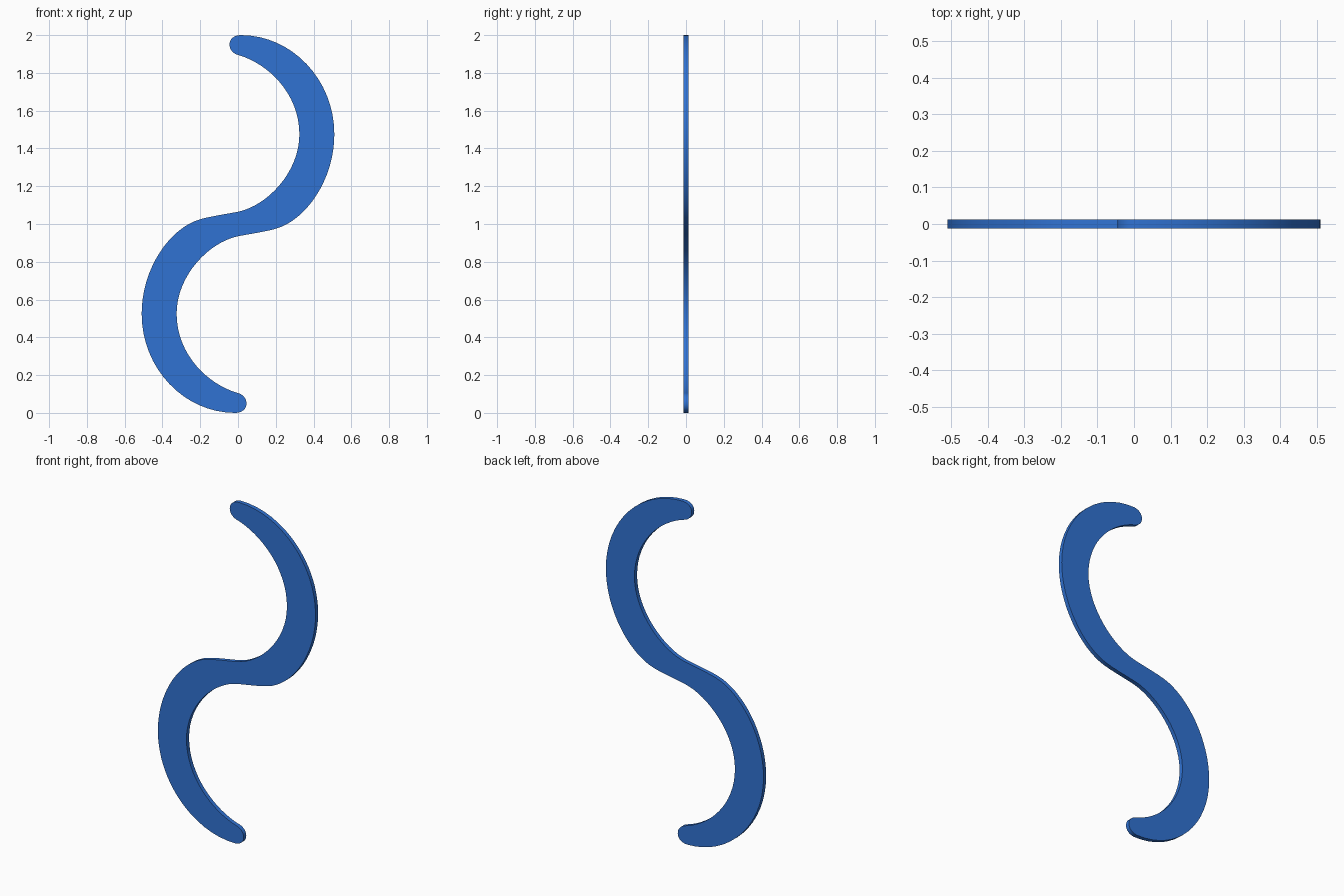
import bpy
import bmesh
import math
from mathutils import Vector

cube = bpy.data.objects.get("Cube")
if cube:
    bpy.data.objects.remove(cube)

HALF_THICKNESS = 0.012

# Half of the outline about the centre: point, incoming handle, outgoing handle
half = [
    ((-0.045, 0.95), (-0.045, 0.923), (-0.045, 0.98)),   # rounded tip
    ((0.015, 1.0), (-0.02, 1.0), (0.285, 1.0)),          # top of outer arc
    ((0.51, 0.475), (0.51, 0.765), (0.51, 0.235)),       # widest outer point
    ((0.2, -0.025), (0.36, 0.02), (0.14, -0.042)),       # into the waist
    ((0.0, -0.065), (0.06, -0.053), (-0.15, -0.095)),    # waist
    ((-0.325, -0.475), (-0.325, -0.27), (-0.325, -0.69)),  # inner arc
    ((0.0, -0.895), (-0.16, -0.85), (0.025, -0.902)),    # end of inner arc
]


def turned(node):
    """The same node after a half turn about the centre."""
    return tuple((-x, -y) for x, y in node)


# Closed S outline, filled and given thickness
outline = half + [turned(n) for n in half]
curve = bpy.data.curves.new("s_ribbon", 'CURVE')
curve.dimensions = '2D'
curve.fill_mode = 'BOTH'
curve.extrude = HALF_THICKNESS
curve.resolution_u = 16
spline = curve.splines.new('BEZIER')
spline.bezier_points.add(len(outline) - 1)
spline.use_cyclic_u = True
for bp, (co, left, right) in zip(spline.bezier_points, outline):
    bp.handle_left_type = bp.handle_right_type = 'FREE'
    bp.co = Vector((*co, 0))
    bp.handle_left = Vector((*left, 0))
    bp.handle_right = Vector((*right, 0))

ribbon = bpy.data.objects.new("s_ribbon", curve)
bpy.context.collection.objects.link(ribbon)
ribbon.rotation_euler.x = math.pi / 2
ribbon.location.z = 1

bpy.ops.object.select_all(action='DESELECT')
ribbon.select_set(True)
bpy.context.view_layer.objects.active = ribbon
bpy.ops.object.convert(target='MESH')
ribbon = bpy.context.object

# Weld the caps to the rim
bm = bmesh.new()
bm.from_mesh(ribbon.data)
bmesh.ops.remove_doubles(bm, verts=bm.verts, dist=0.0002)
bmesh.ops.recalc_face_normals(bm, faces=bm.faces)
bm.to_mesh(ribbon.data)
bm.free()
bpy.ops.object.shade_smooth_by_angle(angle=math.radians(35))

# Blue finish
blue = bpy.data.materials.new("blue")
blue.use_nodes = True
colour = (0.03, 0.17, 0.65, 1)
blue.diffuse_color = colour
blue.node_tree.nodes["Principled BSDF"].inputs["Base Color"].default_value = colour
ribbon.data.materials.clear()
ribbon.data.materials.append(blue)
